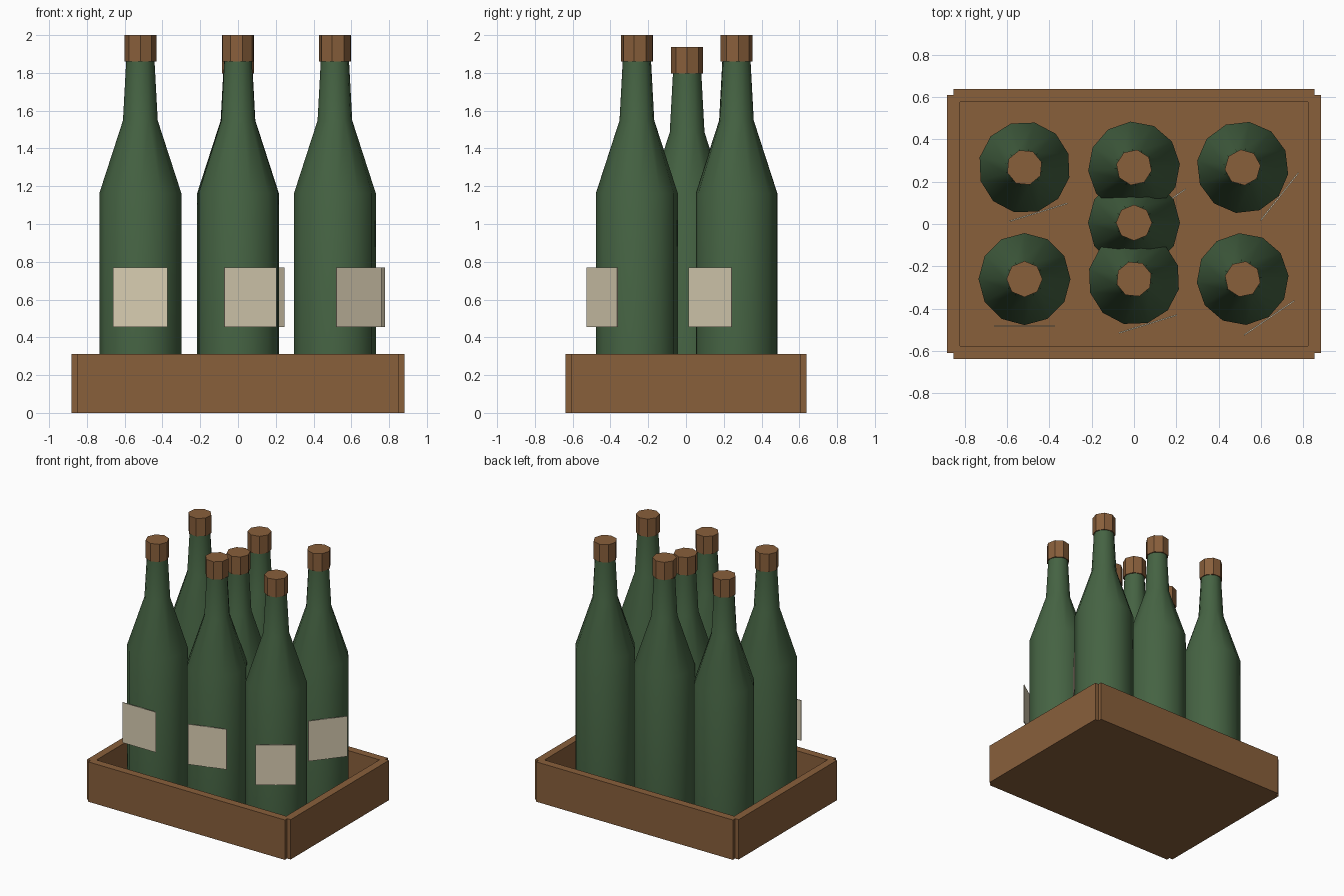
import bpy, bmesh, math
from mathutils import Matrix

cube = bpy.data.objects.get("Cube")
if cube:
    bpy.data.objects.remove(cube, do_unlink=True)


def material(name, rgb):
    mat = bpy.data.materials.new(name)
    mat.use_nodes = True
    color = (*rgb, 1)
    mat.diffuse_color = color
    mat.node_tree.nodes["Principled BSDF"].inputs["Base Color"].default_value = color
    return mat


WOOD = material("brown_wood", (0.25, 0.115, 0.044))
GLASS = material("green_glass", (0.06, 0.125, 0.056))
PAPER = material("cream_paper", (0.70, 0.62, 0.45))


def finish(bm, name, mat, smooth=False):
    bmesh.ops.recalc_face_normals(bm, faces=bm.faces)
    mesh = bpy.data.meshes.new(name)
    bm.to_mesh(mesh)
    bm.free()
    mesh.materials.append(mat)
    if smooth:
        mesh.shade_smooth()
        mesh.set_sharp_from_angle(angle=math.radians(50))
    obj = bpy.data.objects.new(name, mesh)
    bpy.context.collection.objects.link(obj)
    return obj


def box(name, center, size, mat):
    bm = bmesh.new()
    bmesh.ops.create_cube(bm, size=1, matrix=Matrix.Translation(center) @ Matrix.Diagonal((*size, 1)))
    return finish(bm, name, mat)


def lathe(name, profile, sides, mat, smooth=False):
    # Stack a ring of vertices per (radius, height) pair and close both ends
    bm = bmesh.new()
    rings = []
    for radius, z in profile:
        angles = [math.tau * i / sides for i in range(sides)]
        rings.append([bm.verts.new((radius * math.cos(a), radius * math.sin(a), z)) for a in angles])
    for low, high in zip(rings, rings[1:]):
        for i in range(sides):
            j = (i + 1) % sides
            bm.faces.new((low[i], low[j], high[j], high[i]))
    bm.faces.new(rings[0])
    bm.faces.new(rings[-1])
    return finish(bm, name, mat, smooth)


def bottle(name, x, y, z, turn, labelled=True):
    # Glass body, faceted stopper and flat paper label share one placement
    body = [(0.217, 0.004), (0.217, 1.10), (0.092, 1.485), (0.075, 1.80)]
    parts = [lathe(name + "_glass", body, 12, GLASS, True),
             lathe(name + "_stopper", [(0.085, 1.797), (0.085, 1.937)], 8, WOOD)]
    if labelled:
        parts.append(box(name + "_label", (0, -0.222, 0.55), (0.288, 0.006, 0.315), PAPER))
    for part in parts:
        part.location = (x, y, z)
        part.rotation_euler.z = turn


# Crate: floor and four walls with notched corners
HEIGHT, FLOOR = 0.312, 0.063
box("crate_floor", (0, 0, FLOOR / 2), (1.70, 1.21, FLOOR), WOOD)
for side, s in (("left", 1), ("right", -1)):
    box(f"crate_{side}_wall", (s * 0.852, 0, HEIGHT / 2), (0.06, 1.216, HEIGHT), WOOD)
for side, s in (("back", 1), ("front", -1)):
    box(f"crate_{side}_wall", (0, s * 0.607, HEIGHT / 2), (1.704, 0.06, HEIGHT), WOOD)

# Two rows of three bottles, each turned a little further
for row, (row_name, y) in enumerate((("front", -0.26), ("back", 0.267))):
    for col, (col_name, x) in enumerate((("right", -0.517), ("middle", 0), ("left", 0.513))):
        bottle(f"{row_name}_{col_name}_bottle", x, y, FLOOR, 0.3 * (row + col))

# Lower bottle standing between the rows
bottle("center_bottle", 0, 0.006, 0, 0, labelled=False)
